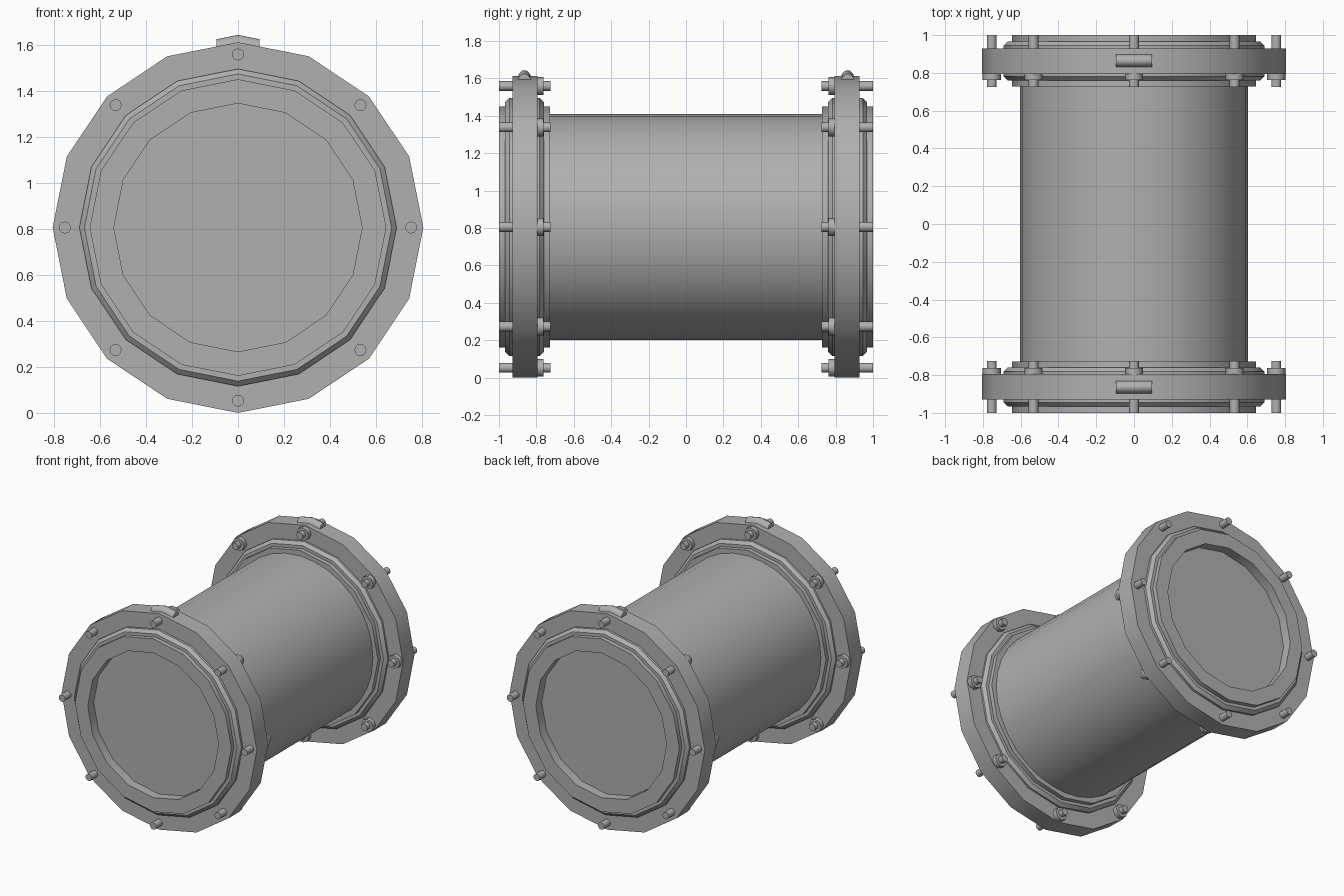
import bpy, bmesh, math

if "Cube" in bpy.data.objects:
    bpy.data.objects.remove(bpy.data.objects["Cube"])

CZ = 0.806      # height of the pipe axis
SIDES = 16

# Dark grey paint used on every part
paint = bpy.data.materials.new("dark_grey")
paint.diffuse_color = (0.435, 0.435, 0.435, 1)
paint.use_nodes = True
paint.node_tree.nodes["Principled BSDF"].inputs["Base Color"].default_value = paint.diffuse_color


def finish(name, bm, mirror=True, smooth=35):
    bmesh.ops.recalc_face_normals(bm, faces=bm.faces)
    me = bpy.data.meshes.new(name)
    bm.to_mesh(me)
    bm.free()
    me.materials.append(paint)
    ob = bpy.data.objects.new(name, me)
    bpy.context.collection.objects.link(ob)
    bpy.context.view_layer.objects.active = ob
    ob.select_set(True)
    bpy.ops.object.shade_smooth_by_angle(angle=math.radians(smooth))
    ob.select_set(False)
    if mirror:
        m = ob.modifiers.new("mirror", 'MIRROR')
        m.use_axis = (False, True, False)
    return ob


def lathe(bm, profile, cx=0, cz=CZ, sides=SIDES, closed=False):
    """Revolve (radius, y) points around a line parallel to y."""
    rings = []
    for r, y in profile:
        rings.append([bm.verts.new((cx + r * math.cos(2 * math.pi * i / sides), y,
                                    cz + r * math.sin(2 * math.pi * i / sides)))
                      for i in range(sides)])
    pairs = list(zip(rings, rings[1:]))
    if closed:
        pairs.append((rings[-1], rings[0]))
    for a, b in pairs:
        for i in range(sides):
            j = (i + 1) % sides
            bm.faces.new((a[i], a[j], b[j], b[i]))
    if not closed:
        bm.faces.new(rings[0])
        bm.faces.new(rings[-1])


# Main pipe barrel
bm = bmesh.new()
lathe(bm, [(0.604, -0.74), (0.604, 0.74)], sides=32)
finish("pipe_body", bm, mirror=False)

# Stepped collar with bevelled rim and recessed end disc
bm = bmesh.new()
lathe(bm, [(0.59, 0.728), (0.645, 0.728), (0.645, 0.76), (0.668, 0.76), (0.69, 0.782),
           (0.69, 0.945), (0.668, 0.967), (0.645, 0.967), (0.645, 1.0),
           (0.54, 1.0), (0.54, 0.93)])
finish("end_collar", bm)

# Bolted flange ring
bm = bmesh.new()
lathe(bm, [(0.68, 0.795), (0.806, 0.795), (0.806, 0.928), (0.68, 0.928)], closed=True)
finish("flange", bm)

# Eight studs and nuts around each flange
studs, nuts = bmesh.new(), bmesh.new()
for k in range(8):
    a = k * math.pi / 4
    x, z = 0.753 * math.cos(a), CZ + 0.753 * math.sin(a)
    lathe(studs, [(0.026, 0.725), (0.026, 1.0)], x, z, sides=12)
    lathe(nuts, [(0.048, 0.762), (0.048, 0.8)], x, z, sides=8)
finish("studs", studs)
finish("nuts", nuts, smooth=50)

# Small rounded ridge on top of each flange, following its peak
bm = bmesh.new()
section = [(-0.034, -0.045), (-0.031, -0.022), (-0.015, -0.004), (0, 0),
           (0.015, -0.004), (0.031, -0.022), (0.034, -0.045)]
rows = [[bm.verts.new((x, 0.864 + dy, top + dz)) for dy, dz in section]
        for x, top in ((-0.094, 1.625), (0, 1.644), (0.094, 1.625))]
n = len(section)
for a, b in zip(rows, rows[1:]):
    for i in range(n):
        j = (i + 1) % n
        bm.faces.new((a[i], a[j], b[j], b[i]))
bm.faces.new(rows[0])
bm.faces.new(rows[-1])
finish("top_ridge", bm, smooth=50)
